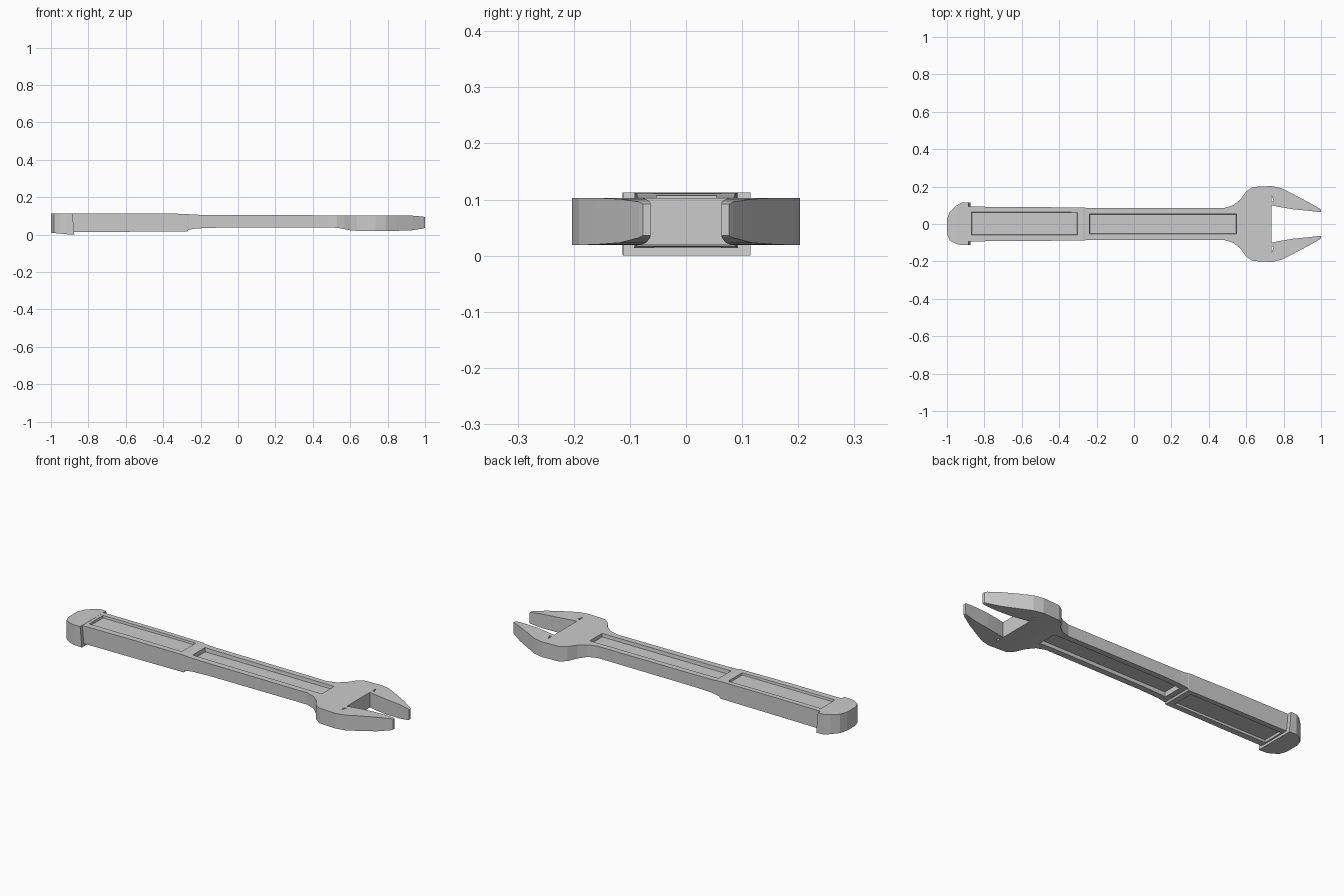
import bpy, bmesh

if "Cube" in bpy.data.objects:
    bpy.data.objects.remove(bpy.data.objects["Cube"])


def make_object(name, bm):
    bmesh.ops.recalc_face_normals(bm, faces=bm.faces)
    mesh = bpy.data.meshes.new(name)
    bm.to_mesh(mesh)
    bm.free()
    obj = bpy.data.objects.new(name, mesh)
    bpy.context.collection.objects.link(obj)
    return obj


def loft(name, sections):
    """Skin rectangular sections (x, y0, y1, z0, z1) along x."""
    bm = bmesh.new()
    rings = [[bm.verts.new(p) for p in
              ((x, y0, z0), (x, y1, z0), (x, y1, z1), (x, y0, z1))]
             for x, y0, y1, z0, z1 in sections]
    for a, b in zip(rings, rings[1:]):
        for i in range(4):
            j = (i + 1) % 4
            bm.faces.new((a[i], a[j], b[j], b[i]))
    bm.faces.new(rings[0])
    bm.faces.new(rings[-1])
    return make_object(name, bm)


def pocket(x0, x1, y0, y1, floor, mouth):
    """Cutter with slightly sloping walls, narrower at its floor."""
    bm = bmesh.new()
    s = 0.004
    rings = [[bm.verts.new(p) for p in
              ((x0 + d, y0 + d, z), (x1 - d, y0 + d, z),
               (x1 - d, y1 - d, z), (x0 + d, y1 - d, z))]
             for z, d in ((floor, s), (mouth, -s))]
    bm.faces.new(rings[0])
    bm.faces.new(rings[1])
    for i in range(4):
        j = (i + 1) % 4
        bm.faces.new((rings[0][i], rings[0][j], rings[1][j], rings[1][i]))
    return make_object("pocket_cutter", bm)


def cut(obj, cutters):
    for c in cutters:
        mod = obj.modifiers.new("cut", 'BOOLEAN')
        mod.operation = 'DIFFERENCE'
        mod.solver = 'EXACT'
        mod.object = c
    graph = bpy.context.evaluated_depsgraph_get()
    result = bpy.data.meshes.new_from_object(obj.evaluated_get(graph))
    obj.modifiers.clear()
    obj.data = result
    for c in cutters:
        bpy.data.objects.remove(c)


# Grip, shaft and flared head in one body
body = [(-0.92, 0.093, 0.014, 0.112), (-0.6, 0.091, 0.015, 0.113),
        (-0.27, 0.088, 0.016, 0.111), (-0.265, 0.087, 0.026, 0.109),
        (-0.22, 0.086, 0.033, 0.106), (-0.1, 0.086, 0.037, 0.105),
        (0.48, 0.085, 0.038, 0.103), (0.53, 0.100, 0.036, 0.103),
        (0.57, 0.132, 0.029, 0.103), (0.60, 0.175, 0.023, 0.103),
        (0.635, 0.198, 0.020, 0.103), (0.735, 0.203, 0.019, 0.103)]
handle = loft("handle_and_head", [(x, -w, w, a, b) for x, w, a, b in body])

# Recessed panels on both faces
cut(handle, [pocket(-0.87, -0.30, -0.06, 0.065, 0.100, 0.15),
             pocket(-0.87, -0.30, -0.06, 0.065, 0.027, -0.03),
             pocket(-0.24, 0.55, -0.054, 0.056, 0.085, 0.15),
             pocket(-0.24, 0.55, -0.054, 0.056, 0.056, -0.03)])

# Pair of tapered jaws, each with a small slit at the root
jaw = [(0.735, 0.100, 0.203, 0.019, 0.103), (0.79, 0.089, 0.191, 0.019, 0.103),
       (0.85, 0.079, 0.160, 0.020, 0.103), (0.93, 0.071, 0.118, 0.023, 0.101),
       (0.99, 0.064, 0.084, 0.032, 0.096), (1.0, 0.063, 0.077, 0.036, 0.092)]
for side, label in ((1, "left"), (-1, "right")):
    part = loft("jaw_" + label,
                [(x, side * a, side * b, z0, z1) for x, a, b, z0, z1 in jaw])
    slit = loft("slit_cutter", [(0.73, side * 0.125, side * 0.165, -0.02, 0.15),
                                (0.747, side * 0.12, side * 0.123, -0.02, 0.15)])
    cut(part, [slit])

# Rounded end cap, standing proud of the grip
cap = [(-1.0, -0.05, 0.025, 0.010, 0.112), (-0.985, -0.088, 0.065, 0.008, 0.112),
       (-0.95, -0.107, 0.098, 0.005, 0.113), (-0.92, -0.113, 0.115, 0.002, 0.113),
       (-0.885, -0.112, 0.115, 0.0, 0.113)]
end_cap = loft("end_cap", cap)
for v in end_cap.data.vertices:
    if v.co.x > -0.89 and v.co.z < 0.05:
        v.co.x += 0.01
